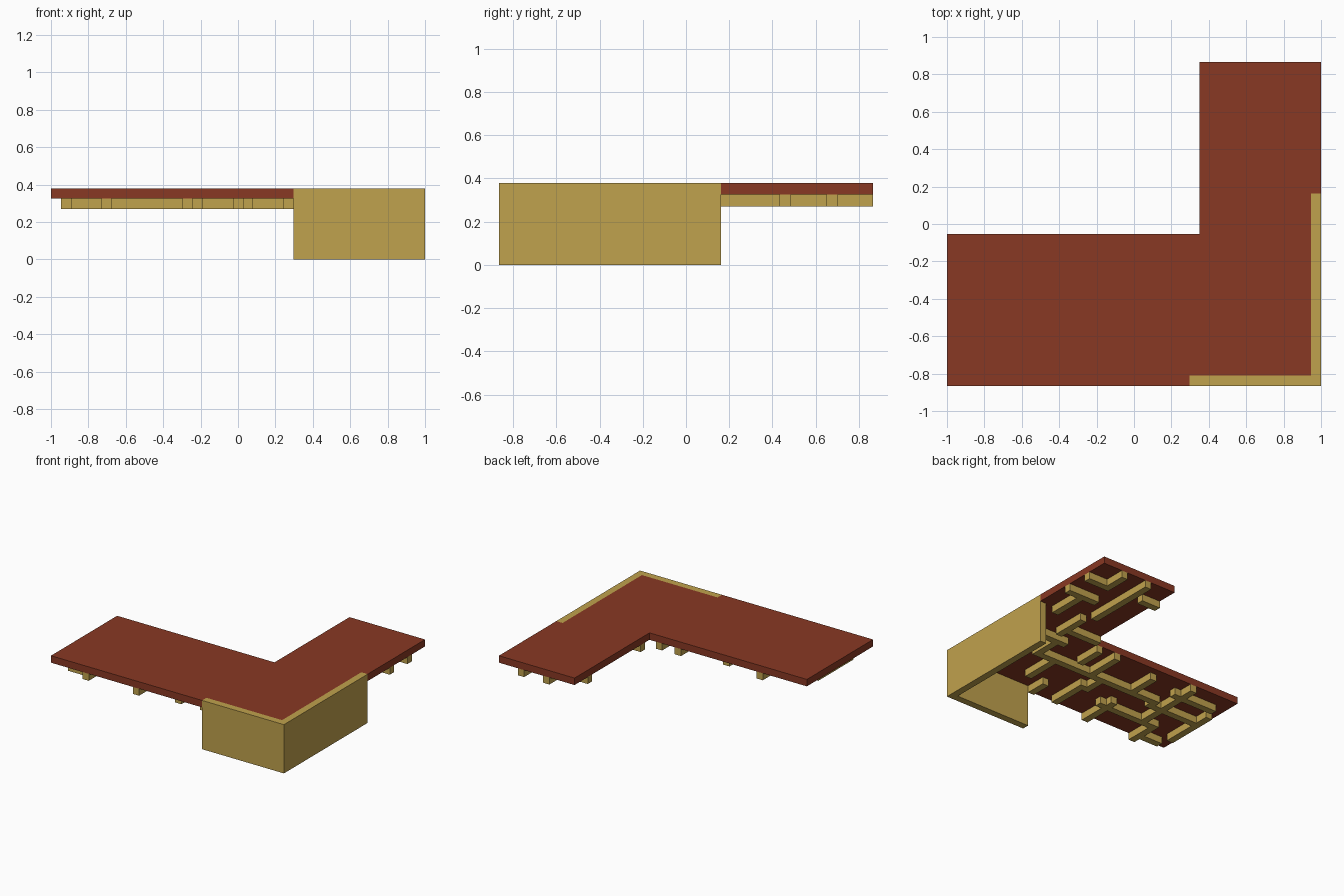
import bpy, bmesh, math

cube = bpy.data.objects.get("Cube")
if cube:
    bpy.data.objects.remove(cube, do_unlink=True)

C = 2 / 37               # grid cell: 37 x 32 cells in plan, 7 high
NX, NY, NZ = 37, 32, 7


def material(name, rgb):
    m = bpy.data.materials.new(name)
    m.use_nodes = True
    m.diffuse_color = (*rgb, 1)
    bsdf = m.node_tree.nodes["Principled BSDF"]
    bsdf.inputs["Base Color"].default_value = (*rgb, 1)
    bsdf.inputs["Roughness"].default_value = 0.9
    return m


RED = material("brick red", (0.25, 0.04, 0.017))
TAN = material("sand tan", (0.53, 0.36, 0.075))


def point(i, j, k):
    return ((i - NX / 2) * C, (j - NY / 2) * C, k * C)


def prism(name, polygons, k0, k1, mat):
    """Extrude plan polygons (in cells) from level k0 up to k1."""
    bm = bmesh.new()
    for poly in polygons:
        bm.faces.new([bm.verts.new(point(i, j, k0)) for i, j in poly])
    bmesh.ops.remove_doubles(bm, verts=bm.verts[:], dist=1e-4)
    bmesh.ops.dissolve_limit(bm, angle_limit=0.01, verts=bm.verts[:], edges=bm.edges[:])
    out = bmesh.ops.extrude_face_region(bm, geom=bm.faces[:], use_keep_orig=True)
    top = [v for v in out["geom"] if isinstance(v, bmesh.types.BMVert)]
    bmesh.ops.translate(bm, verts=top, vec=(0, 0, (k1 - k0) * C))
    bmesh.ops.recalc_face_normals(bm, faces=bm.faces[:])
    mesh = bpy.data.meshes.new(name)
    bm.to_mesh(mesh)
    bm.free()
    mesh.materials.append(mat)
    obj = bpy.data.objects.new(name, mesh)
    bpy.context.collection.objects.link(obj)
    return obj


# L-shaped deck, notched around the corner wall
prism("deck", [[(0, 0), (24, 0), (24, 1), (36, 1), (36, 19), (37, 19),
                (37, 32), (25, 32), (25, 15), (0, 15)]], 6, 7, RED)

# Full-height wall wrapping the front corner
prism("corner_wall", [[(24, 0), (37, 0), (37, 19), (36, 19), (36, 1), (24, 1)]], 0, 7, TAN)

# Joists under the deck; columns are counted from the +x side
# Running in x: (row, first column, last column)
ACROSS = [(28, 0, 3), (24, 0, 4), (28, 9, 11), (16, 6, 11), (13, 5, 8), (9, 8, 27),
          (4, 22, 31), (1, 31, 34), (8, 27, 35), (12, 28, 34)]
# Running in y: (column, first row, last row)
ALONG = [(3, 28, 31), (2, 19, 24), (7, 21, 31), (6, 15, 19), (7, 9, 13), (13, 11, 14),
         (10, 4, 8), (13, 1, 3), (17, 1, 6), (23, 0, 5), (18, 6, 9), (16, 10, 14),
         (23, 10, 13), (31, 0, 4), (29, 4, 14), (35, 3, 10)]
cells = set()
for row, a, b in ACROSS:
    cells |= {(NX - 1 - c, row) for c in range(a, b + 1)}
for col, a, b in ALONG:
    cells |= {(NX - 1 - col, r) for r in range(a, b + 1)}
prism("joists", [[(i, j), (i + 1, j), (i + 1, j + 1), (i, j + 1)]
                 for i, j in sorted(cells)], 5, 6, TAN)
